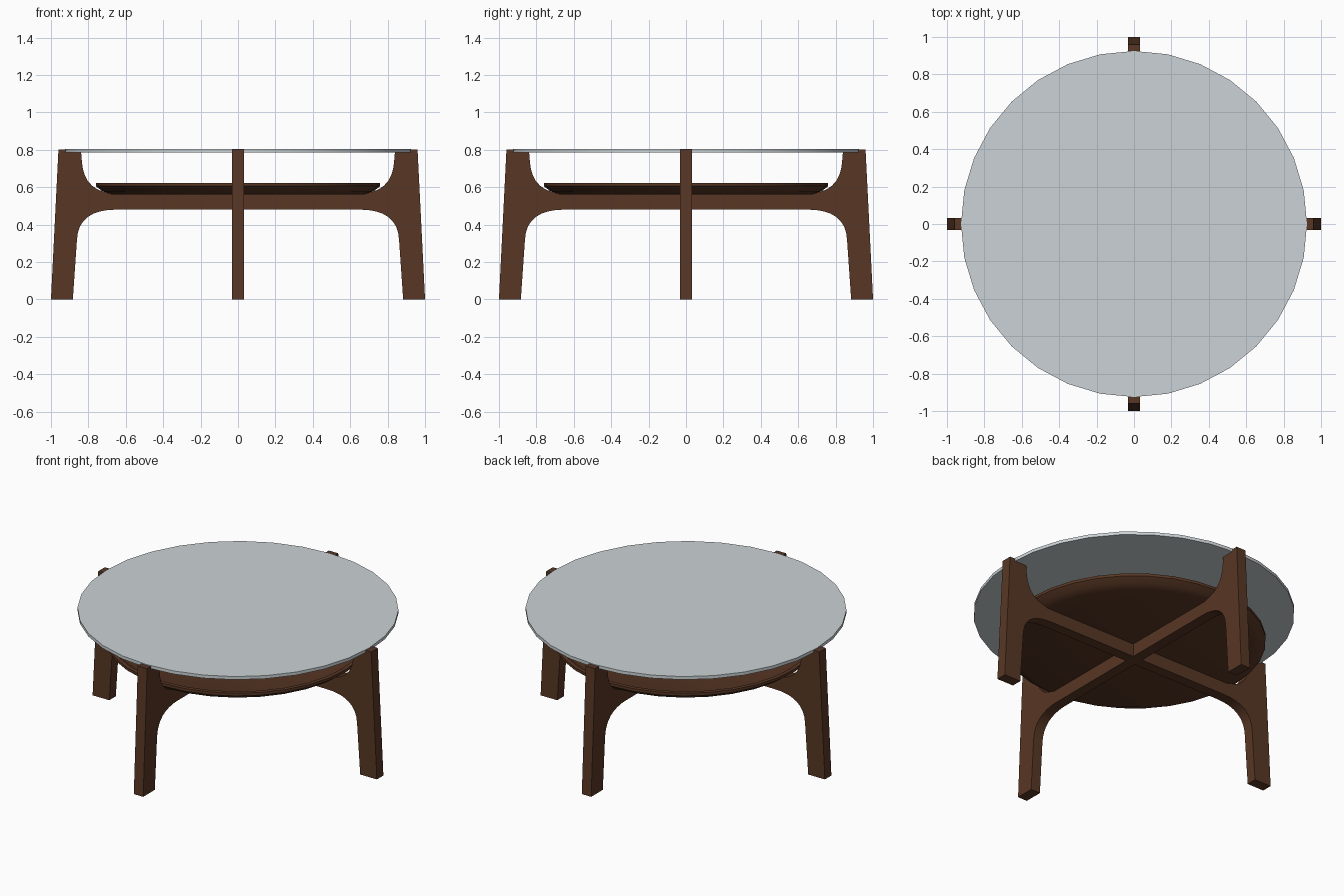
import bpy, bmesh, math

if "Cube" in bpy.data.objects:
    bpy.data.objects.remove(bpy.data.objects["Cube"])


def material(name, rgb):
    m = bpy.data.materials.new(name)
    m.diffuse_color = (*rgb, 1)
    m.use_nodes = True
    m.node_tree.nodes["Principled BSDF"].inputs["Base Color"].default_value = m.diffuse_color
    return m


wood = material("dark walnut", (0.098, 0.038, 0.018))
glass = material("pale glass", (0.60, 0.65, 0.67))


def finish(bm, name, mat):
    bmesh.ops.recalc_face_normals(bm, faces=bm.faces)
    me = bpy.data.meshes.new(name)
    bm.to_mesh(me)
    bm.free()
    me.materials.append(mat)
    ob = bpy.data.objects.new(name, me)
    bpy.context.collection.objects.link(ob)
    bpy.context.view_layer.objects.active = ob
    bpy.ops.object.select_all(action='DESELECT')
    ob.select_set(True)
    bpy.ops.object.shade_smooth_by_angle(angle=math.radians(30))
    return ob


def bend(a, c, b, n=8):
    """Points on a quadratic curve from a to b pulled towards c."""
    return [tuple((1-t)**2*p + 2*t*(1-t)*q + t*t*r for p, q, r in zip(a, c, b))
            for t in (i / n for i in range(n + 1))]


def lathe(name, profile, sides, mat):
    """Spin a closed (radius, z) profile around z."""
    bm = bmesh.new()
    vs = [bm.verts.new((r, 0, z)) for r, z in profile]
    es = [bm.edges.new(p) for p in zip(vs, vs[1:])]
    bmesh.ops.spin(bm, geom=vs + es, cent=(0, 0, 0), axis=(0, 0, 1),
                   angle=math.tau, steps=sides, use_duplicate=False)
    bmesh.ops.remove_doubles(bm, verts=bm.verts, dist=0.0005)
    return finish(bm, name, mat)


# Leg frames: two legs and their cross rail cut from one board
half = ([(0.883, 0), (1.0, 0), (0.96, 0.8), (0.84, 0.8)]
        + bend((0.835, 0.74), (0.825, 0.565), (0.64, 0.565)))
arch = bend((0.65, 0.48), (0.853, 0.48), (0.861, 0.32))
right = arch + half
outline = right + [(-x, z) for x, z in reversed(right)]
for i, name in enumerate(("side_leg_frame", "front_back_leg_frame")):
    bm = bmesh.new()
    face = bm.faces.new([bm.verts.new((x, -0.033, z)) for x, z in outline])
    ext = bmesh.ops.extrude_face_region(bm, geom=[face])
    bmesh.ops.translate(bm, vec=(0, 0.066, 0),
                        verts=[v for v in ext["geom"] if isinstance(v, bmesh.types.BMVert)])
    frame = finish(bm, name, wood)
    frame.rotation_euler.z = i * math.pi / 2

# Shallow wooden tray resting on the rails
lathe("tray", [(0, 0.562), (0.68, 0.562), (0.725, 0.578), (0.76, 0.605), (0.76, 0.622),
               (0.735, 0.622), (0.71, 0.598), (0.67, 0.582), (0, 0.582)], 32, wood)

# Round glass top
lathe("glass_top", [(0, 0.785), (0.925, 0.785), (0.925, 0.805), (0, 0.805)], 32, glass)
